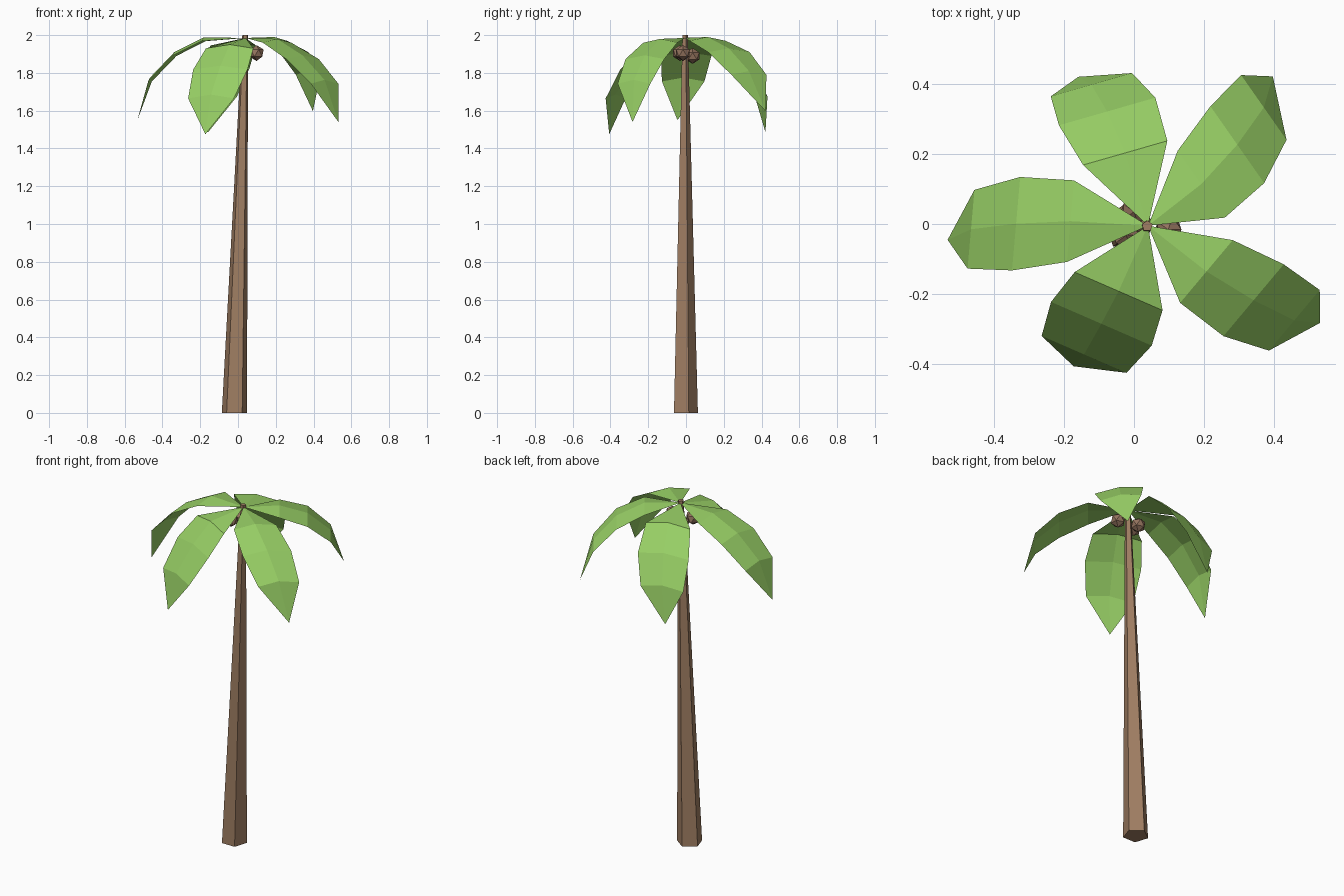
import bpy, bmesh, math
from mathutils import Vector

if "Cube" in bpy.data.objects:
    bpy.data.objects.remove(bpy.data.objects["Cube"])


def material(name, rgb):
    m = bpy.data.materials.new(name)
    m.diffuse_color = (*rgb, 1)
    m.use_nodes = True
    m.node_tree.nodes["Principled BSDF"].inputs["Base Color"].default_value = m.diffuse_color
    return m


GREEN = material("leaf green", (0.31, 0.62, 0.13))
BROWN = material("bark brown", (0.35, 0.21, 0.125))
NUT = material("coconut brown", (0.29, 0.17, 0.11))


def add_object(name, bm, mat):
    mesh = bpy.data.meshes.new(name)
    bm.to_mesh(mesh)
    bm.free()
    mesh.materials.append(mat)
    ob = bpy.data.objects.new(name, mesh)
    bpy.context.collection.objects.link(ob)
    return ob


# Trunk: leaning, tapered five-sided column
bm = bmesh.new()
rings = []
for x, y, z, r in [(-0.019, -0.007, 0, 0.07), (0.038, -0.006, 2.0, 0.016)]:
    rings.append([bm.verts.new((x + r * math.cos(a), y + r * math.sin(a), z))
                  for a in (math.radians(18 + 72 * i) for i in range(5))])
bm.faces.new(rings[0][::-1])
bm.faces.new(rings[1])
for i in range(5):
    j = (i + 1) % 5
    bm.faces.new((rings[0][i], rings[0][j], rings[1][j], rings[1][i]))
add_object("trunk", bm, BROWN)

# Leaves: drooping pointed blades with a slightly raised midrib
ROOT = Vector((0.04, -0.005, 1.985))
HALF_WIDTHS = (0.117, 0.134, 0.113)
SWAY = (0.07, 0.3, 0.6, 1.0)
RIDGE = 0.02


def leaf(name, azimuth, reach, heights, sway, width):
    a = math.radians(azimuth)
    out = Vector((math.cos(a), math.sin(a), 0))
    side = Vector((-math.sin(a), math.cos(a), 0))

    def mid(i):
        p = ROOT + out * reach[i] + side * sway * SWAY[i]
        p.z = heights[i]
        return p

    bm = bmesh.new()
    root = bm.verts.new(ROOT)
    tip = bm.verts.new(mid(3))
    rows = []
    for i, w in enumerate(HALF_WIDTHS):
        c = mid(i)
        rows.append([bm.verts.new(c - side * w * width),
                     bm.verts.new(c + Vector((0, 0, RIDGE))),
                     bm.verts.new(c + side * w * width)])
    for k in range(2):
        bm.faces.new((root, rows[0][k], rows[0][k + 1]))
        for lo, hi in zip(rows, rows[1:]):
            bm.faces.new((lo[k], hi[k], hi[k + 1], lo[k + 1]))
        bm.faces.new((rows[2][k], tip, rows[2][k + 1]))
    add_object(name, bm, GREEN)


leaf("leaf_right", -40, (0.212, 0.368, 0.494, 0.555), (1.960, 1.873, 1.743, 1.54), 0.103, 1.0)
leaf("leaf_back_right", 35, (0.193, 0.342, 0.465, 0.537), (1.970, 1.910, 1.790, 1.597), 0.145, 1.0)
leaf("leaf_back", 106, (0.218, 0.346, 0.432, 0.464), (1.945, 1.825, 1.675, 1.485), 0.074, 1.07)
leaf("leaf_left", 175, (0.222, 0.376, 0.503, 0.567), (1.968, 1.890, 1.755, 1.55), 0.09, 1.0)
leaf("leaf_front", 246.5, (0.205, 0.310, 0.410, 0.453), (1.930, 1.818, 1.665, 1.475), -0.035, 1.17)

# Coconuts under the crown
for i, c in enumerate([(0.098, -0.016, 1.905), (0.0, 0.035, 1.89), (-0.022, -0.032, 1.905)]):
    bm = bmesh.new()
    bmesh.ops.create_icosphere(bm, subdivisions=1, radius=0.042)
    bmesh.ops.translate(bm, verts=bm.verts, vec=c)
    add_object(f"coconut_{i + 1}", bm, NUT)
